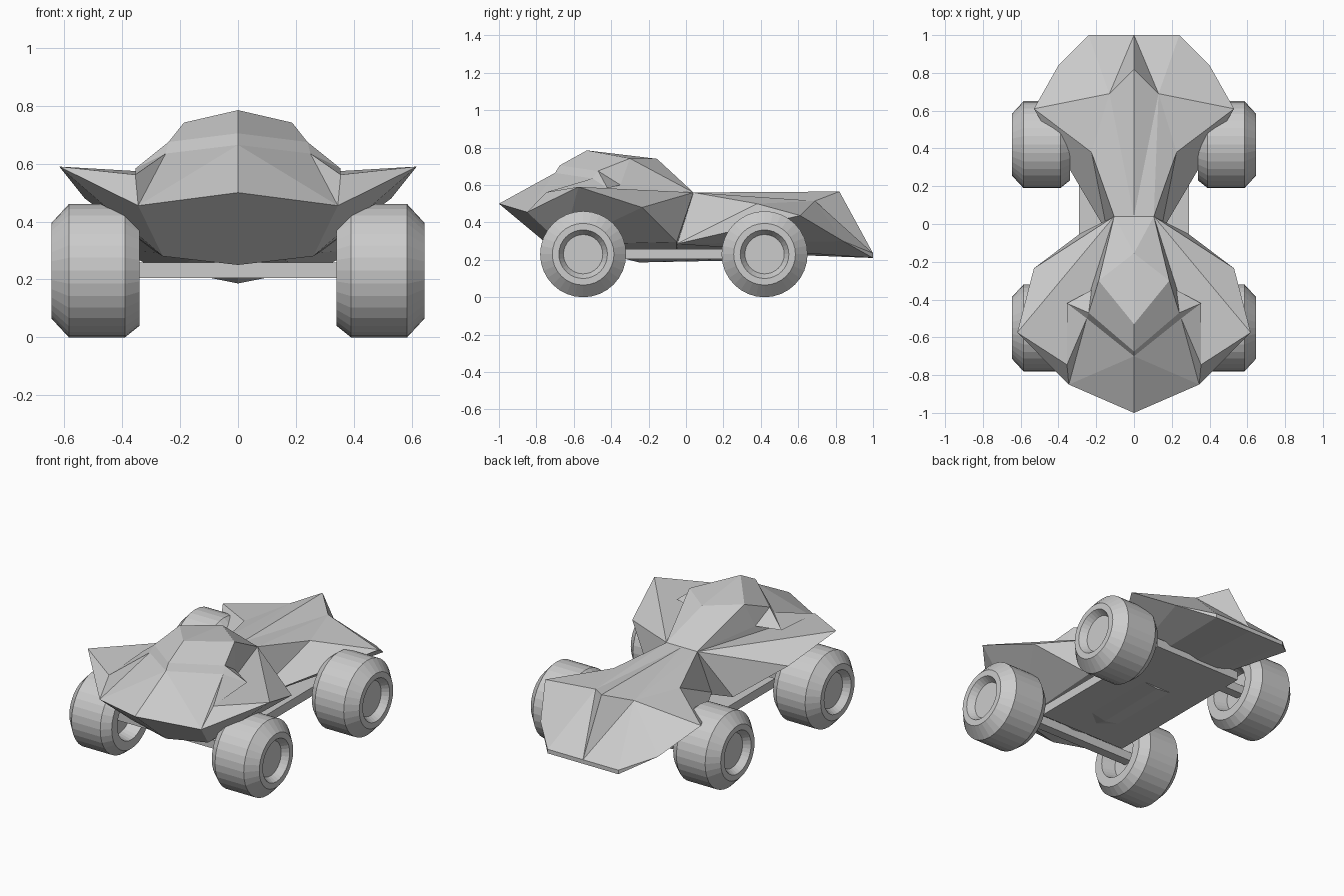
import bpy, bmesh, math

if "Cube" in bpy.data.objects:
    bpy.data.objects.remove(bpy.data.objects["Cube"])


def make_object(name, bm):
    bmesh.ops.recalc_face_normals(bm, faces=bm.faces[:])
    mesh = bpy.data.meshes.new(name)
    bm.to_mesh(mesh)
    bm.free()
    ob = bpy.data.objects.new(name, mesh)
    bpy.context.collection.objects.link(ob)
    return ob


def mirrored_shell(name, points, panels):
    """Build the right half from named corners, reflect it and weld the centre line."""
    bm = bmesh.new()
    for side in (1, -1):
        v = {k: bm.verts.new((side * x, y, z)) for k, (x, y, z) in points.items()}
        for row in panels:
            for f in row.split():
                keys = f.split("-")
                bm.faces.new([v[k] for k in (keys if side > 0 else keys[::-1])])
    bmesh.ops.remove_doubles(bm, verts=bm.verts[:], dist=0.0005)
    return make_object(name, bm)


def box(name, x, y0, y1, z0, z1):
    bm = bmesh.new()
    bmesh.ops.create_cube(bm, size=1)
    for v in bm.verts:
        v.co.x *= 2 * x
        v.co.y = y0 if v.co.y < 0 else y1
        v.co.z = z0 if v.co.z < 0 else z1
    return make_object(name, bm)


def wheel(name, side, y, z, profile, n=32):
    """Lathe an (x, radius) profile around the axle."""
    bm = bmesh.new()
    rings = []
    for x, r in profile:
        rings.append([bm.verts.new((side * x,
                                    y + r * math.cos(2 * math.pi * i / n),
                                    z + r * math.sin(2 * math.pi * i / n))) for i in range(n)])
    for a, b in zip(rings, rings[1:]):
        for i in range(n):
            j = (i + 1) % n
            bm.faces.new((a[i], a[j], b[j], b[i]))
    bm.faces.new(rings[0])
    bm.faces.new(rings[-1])
    return make_object(name, bm)


# Front body: nose, flared fenders, cabin and underside
front = {
    "nose": (0, -1, .5), "brow": (.345, -.85, .455), "hip": (.355, -.745, .562),
    "tip": (.618, -.575, .59), "flare": (.53, -.235, .48), "sill": (.285, -.05, .295),
    "neck": (.105, .04, .56), "neck0": (0, .04, .56),
    "chin": (.26, -.66, .28), "chin0": (0, -.70, .25), "sill0": (0, -.05, .25),
    "hood0": (0, -.70, .665), "hood": (.25, -.50, .635),
    "sash0": (0, -.675, .705), "sash": (.24, -.47, .675),
    "roof0": (0, -.53, .785), "roof": (.187, -.30, .742), "rear0": (0, -.155, .74),
    "vent": (.355, -.42, .583), "root": (.225, -.35, .60),
}
mirrored_shell("front_body", front, [
    "nose-brow-hood0 brow-hood-hood0 brow-hip-hood",
    "hood0-hood-sash-sash0 sash0-sash-roof-roof0 roof0-roof-rear0",
    "rear0-roof-neck rear0-neck-neck0 roof-sash-root roof-root-neck",
    "sash-hood-vent sash-vent-root hood-hip-vent hip-root-vent",
    "hip-neck-root hip-tip-neck tip-flare-neck flare-sill-neck",
    "brow-tip-hip brow-chin-tip chin-flare-tip chin-sill-flare",
    "nose-chin0-chin-brow chin0-sill0-sill-chin",
    "neck-sill-sill0-neck0",
])

# Rear body: raised deck that fans out and slopes down to the tail
rear = {
    "neck0": (0, .04, .56), "neck": (.105, .04, .56), "ridge0": (0, .82, .565),
    "ridge": (.13, .69, .515), "waist": (.225, .38, .50), "wing": (.53, .61, .437),
    "corner": (.40, .84, .30), "tail": (.24, 1, .235), "tail0": (0, 1, .235),
    "base": (.24, 1, .21), "base0": (0, 1, .21),
    "keel": (.14, -.05, .285), "keel0": (0, -.05, .25),
}
mirrored_shell("rear_body", rear, [
    "neck0-neck-ridge neck0-ridge-ridge0 neck-waist-ridge waist-wing-ridge",
    "ridge-wing-corner ridge-corner-tail ridge-tail-tail0 ridge-tail0-ridge0",
    "neck-keel-waist keel-wing-waist keel-corner-wing keel-base-corner",
    "corner-base-tail tail-base-base0-tail0",
    "keel-keel0-base0-base neck0-keel0-keel-neck",
])

# Chassis plate and shallow keel below it
box("chassis", .29, -.45, .55, .205, .258)
keel = {"front": (0, -.33, .206), "deep": (0, -.25, .186), "back": (0, .20, .195),
        "side": (.10, -.25, .206), "end": (.10, .20, .206), "top": (0, .20, .206)}
mirrored_shell("keel", keel, ["front-deep-side deep-back-end-side",
                              "back-top-end front-side-end-top"])

# Wheels with bevelled tyres and recessed hubs, joined by bar axles
profile = [(.605, .105), (.645, .13), (.645, .165), (.585, .23),
           (.39, .23), (.34, .19), (.34, .135), (.42, .115)]
for end, y in (("front", -.55), ("rear", .42)):
    for label, side in (("right", 1), ("left", -1)):
        wheel(f"{end}_{label}_wheel", side, y, .23, profile)
    box(f"{end}_axle", .45, y - .028, y + .028, .205, .258)
